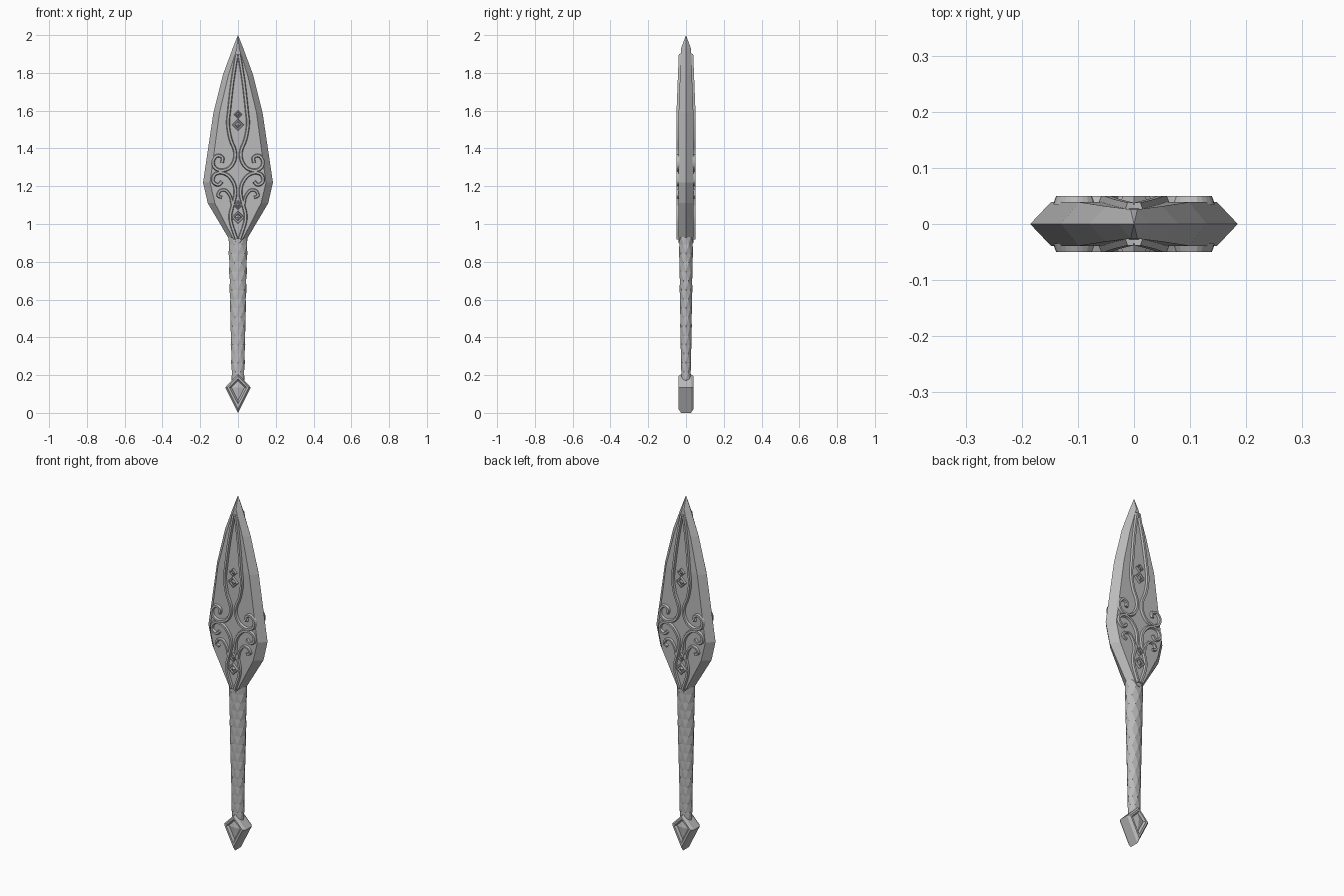
import bpy, bmesh, math
from mathutils import Vector

old = bpy.data.objects.get("Cube")
if old:
    bpy.data.objects.remove(old)

steel = bpy.data.materials.new("grey_steel")
steel.use_nodes = True
GREY = (0.5, 0.5, 0.5, 1)
steel.diffuse_color = GREY
steel.node_tree.nodes["Principled BSDF"].inputs["Base Color"].default_value = GREY


def make_object(name, bm, mirror=None):
    bmesh.ops.recalc_face_normals(bm, faces=bm.faces)
    mesh = bpy.data.meshes.new(name)
    bm.to_mesh(mesh)
    bm.free()
    mesh.materials.append(steel)
    obj = bpy.data.objects.new(name, mesh)
    bpy.context.collection.objects.link(obj)
    if mirror:
        mod = obj.modifiers.new("Mirror", 'MIRROR')
        mod.use_axis = mirror
        mod.merge_threshold = 0.0002
    return obj


def loft(bm, rings, cap_start=True, cap_end=True):
    """Skin a list of equal-length closed rings."""
    rows = [[bm.verts.new(p) for p in ring] for ring in rings]
    n = len(rows[0])
    for a, b in zip(rows, rows[1:]):
        for i in range(n):
            j = (i + 1) % n
            bm.faces.new((a[i], a[j], b[j], b[i]))
    if cap_start:
        bm.faces.new(rows[0])
    if cap_end:
        bm.faces.new(rows[-1])


def face_depth(z):
    """Half thickness of the blade's broad face."""
    return 0.039 - 0.013 * max(0, min(1, (z - 1.6) / 0.33))


# Blade: height, edge half width, broad face half width
bm = bmesh.new()
rings = []
for z, edge, flat in [(0.9, 0.015, 0.008), (0.93, 0.053, 0.03), (1.11, 0.16, 0.122),
                      (1.22, 0.185, 0.148), (1.59, 0.13, 0.098), (1.79, 0.08, 0.05),
                      (1.93, 0.028, 0.006)]:
    y = face_depth(z)
    rings.append([(-edge, 0, z), (-flat, -y, z), (0, -y, z), (flat, -y, z),
                  (edge, 0, z), (flat, y, z), (0, y, z), (-flat, y, z)])
rings.append([(0, 0, 2)] * 8)
loft(bm, rings, cap_end=False)
bmesh.ops.remove_doubles(bm, verts=bm.verts, dist=0.0001)
make_object("blade", bm)

# Grip: staggered rings give the diamond-faceted wrap
bm = bmesh.new()
SIDES, LEVELS = 8, 16
rows = []
for k in range(LEVELS + 1):
    t = k / LEVELS
    rx, ry = 0.034 + 0.018 * t, 0.026 + 0.013 * t
    rows.append([bm.verts.new((rx * math.cos(a), ry * math.sin(a), 0.17 + 0.77 * t))
                 for a in [(i + 0.5 * (k % 2)) * math.tau / SIDES for i in range(SIDES)]])
for k in range(LEVELS):
    a, b = rows[k], rows[k + 1]
    for i in range(SIDES):
        j = (i + 1) % SIDES
        if k % 2 == 0:
            bm.faces.new((a[i], a[j], b[i]))
            bm.faces.new((a[j], b[j], b[i]))
        else:
            bm.faces.new((a[i], b[j], b[i]))
            bm.faces.new((a[i], a[j], b[j]))
bm.faces.new(rows[0])
bm.faces.new(rows[-1])
make_object("grip", bm)


def diamond(name, centre_z, half_width, up, down, profile):
    """Diamond plate with a sunken, pyramid-shaped middle, on front and back."""
    bm = bmesh.new()
    rings = []
    for s, y in profile:
        rings.append([(0, -y, centre_z + up * s), (half_width * s, -y, centre_z),
                      (0, -y, centre_z - down * s), (-half_width * s, -y, centre_z)])
    loft(bm, rings, False, False)
    bmesh.ops.remove_doubles(bm, verts=bm.verts, dist=0.0001)
    make_object(name, bm, (False, True, False))


# Pommel
diamond("pommel", 0.135, 0.068, 0.07, 0.135,
        [(1, 0), (1, 0.026), (0.84, 0.041), (0.66, 0.041), (0.52, 0.03), (0, 0.038)])

# Diamond studs on the blade
for name, z, r in [("upper_small_stud", 1.58, 0.024), ("upper_large_stud", 1.525, 0.033),
                   ("lower_small_stud", 1.1, 0.026), ("lower_large_stud", 1.035, 0.035)]:
    diamond(name, z, r, r, r,
            [(1, 0.036), (0.85, 0.05), (0.6, 0.05), (0.5, 0.043), (0, 0.05)])


def smooth_path(points, steps=4):
    pts = [Vector(p) for p in points]
    pts = [pts[0] * 2 - pts[1]] + pts + [pts[-1] * 2 - pts[-2]]
    out = []
    for a, b, c, d in zip(pts, pts[1:], pts[2:], pts[3:]):
        for s in range(steps):
            t = s / steps
            out.append(0.5 * (2 * b + (c - a) * t + (2 * a - 5 * b + 4 * c - d) * t ** 2
                              + (3 * b - a - 3 * c + d) * t ** 3))
    return out + [pts[-2]]


def scroll(name, points, width=0.011):
    """Raised ribbon with sloped sides, on both sides and both faces."""
    path = smooth_path(points)
    rings = []
    for i, p in enumerate(path):
        d = (path[min(i + 1, len(path) - 1)] - path[max(i - 1, 0)]).normalized()
        n = Vector((-d.y, d.x))
        base = face_depth(p.y) - 0.004
        ring = []
        for off, y in [(-1, base), (-0.5, base + 0.015), (0.5, base + 0.015), (1, base)]:
            q = p + n * off * width
            ring.append((max(q.x, 0), -y, q.y))
        rings.append(ring)
    bm = bmesh.new()
    loft(bm, rings)
    make_object(name, bm, (True, True, False))


# Scrollwork
scroll("upper_scroll", [(0.006, 1.9), (0.03, 1.75), (0.047, 1.6), (0.053, 1.53), (0.04, 1.45),
                        (0.017, 1.39), (0.018, 1.34), (0.045, 1.297), (0.09, 1.283),
                        (0.125, 1.3), (0.132, 1.335), (0.11, 1.362), (0.082, 1.352),
                        (0.085, 1.325)])
scroll("lower_scroll", [(0.008, 0.92), (0.035, 1.0), (0.04, 1.05), (0.025, 1.11), (0.014, 1.16),
                        (0.02, 1.21), (0.05, 1.255), (0.09, 1.272), (0.125, 1.26),
                        (0.132, 1.225), (0.105, 1.207), (0.085, 1.225)])
scroll("small_scroll", [(0.03, 1.1), (0.04, 1.145), (0.065, 1.178), (0.095, 1.175),
                        (0.106, 1.15), (0.085, 1.14)], 0.009)
